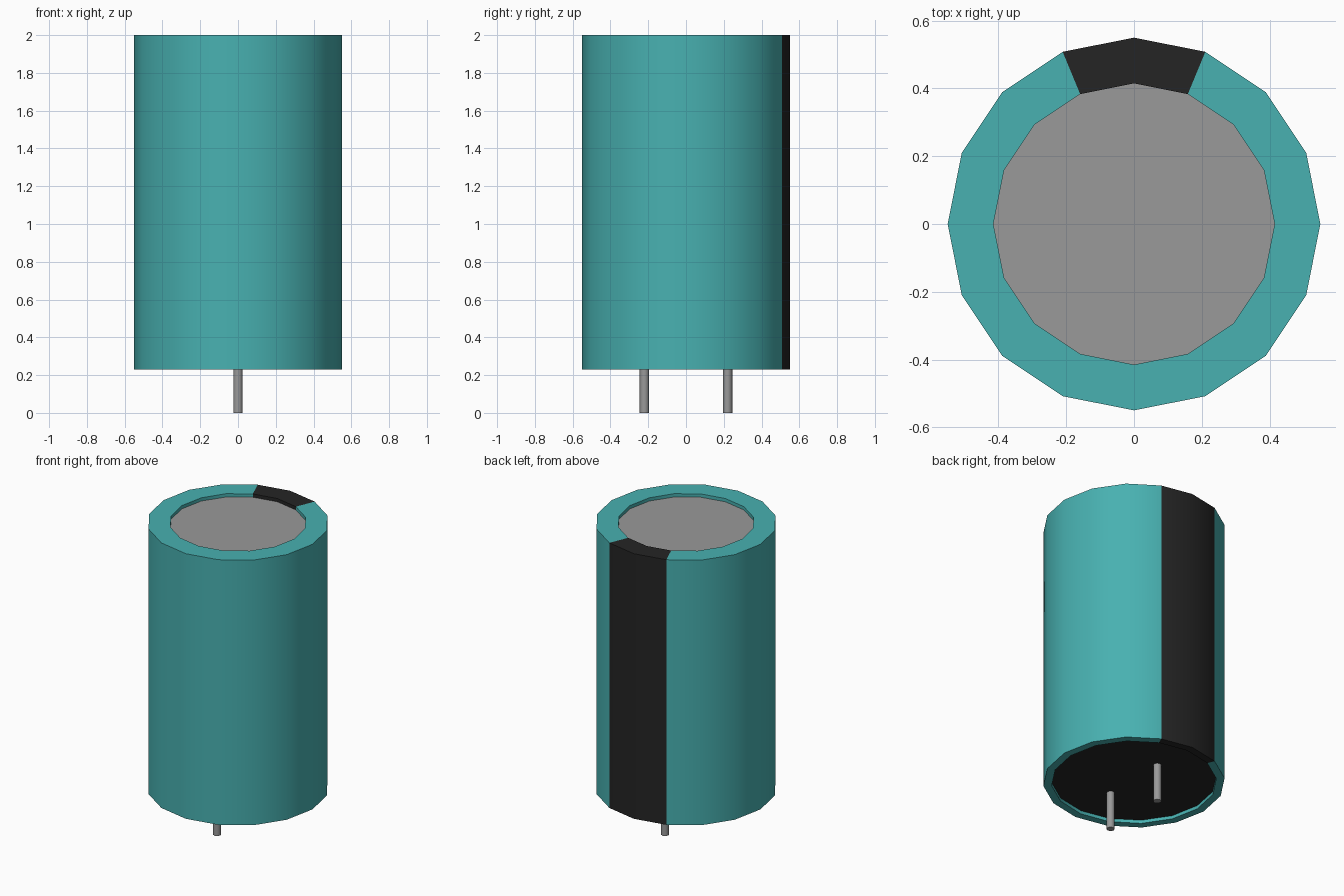
import bpy, bmesh, math
from mathutils import Matrix

cube = bpy.data.objects.get("Cube")
if cube:
    bpy.data.objects.remove(cube, do_unlink=True)

SIDES = 16
R_OUT, R_TOP, R_BASE = 0.55, 0.415, 0.5
Z_TOP, Z_BASE, RECESS = 2.0, 0.23, 0.022


def material(name, rgb, rough=0.5):
    m = bpy.data.materials.new(name)
    m.use_nodes = True
    m.diffuse_color = (*rgb, 1)
    bsdf = m.node_tree.nodes["Principled BSDF"]
    bsdf.inputs["Base Color"].default_value = (*rgb, 1)
    bsdf.inputs["Roughness"].default_value = rough
    return m


teal = material("teal sleeve", (0.065, 0.44, 0.44))
black = material("black", (0.018, 0.018, 0.018))
grey = material("grey metal", (0.32, 0.32, 0.32))


def finish(bm, name, mats):
    mesh = bpy.data.meshes.new(name)
    bm.to_mesh(mesh)
    bm.free()
    for m in mats:
        mesh.materials.append(m)
    obj = bpy.data.objects.new(name, mesh)
    bpy.context.collection.objects.link(obj)
    bpy.ops.object.select_all(action='DESELECT')
    obj.select_set(True)
    bpy.context.view_layer.objects.active = obj
    bpy.ops.object.shade_smooth_by_angle(angle=math.radians(50))
    return obj


# Sleeve: turned profile with lips folded in at both ends
profile = [(R_TOP, Z_TOP - RECESS), (R_TOP, Z_TOP), (R_OUT, Z_TOP),
           (R_OUT, Z_BASE), (R_BASE, Z_BASE), (R_BASE, Z_BASE + RECESS)]
bm = bmesh.new()
rings = []
for r, z in profile:
    angles = [math.tau * k / SIDES for k in range(SIDES)]
    rings.append([bm.verts.new((r * math.cos(a), r * math.sin(a), z)) for a in angles])
for upper, lower in zip(rings, rings[1:]):
    for k in range(SIDES):
        n = (k + 1) % SIDES
        face = bm.faces.new((upper[k], lower[k], lower[n], upper[n]))
        # Polarity stripe: the two segments at the back
        face.material_index = int(k in (SIDES // 4 - 1, SIDES // 4))
finish(bm, "sleeve", [teal, black])


# Recessed end discs
def disc(name, radius, z, mat, down=False):
    bm = bmesh.new()
    bmesh.ops.create_circle(bm, cap_ends=True, segments=SIDES, radius=radius,
                            matrix=Matrix.Translation((0, 0, z)))
    for f in bm.faces:
        f.normal_update()
        if (f.normal.z < 0) != down:
            f.normal_flip()
    # Line the corners up with the sleeve
    first = min(bm.verts, key=lambda v: abs(math.atan2(v.co.y, v.co.x)))
    turn = -math.atan2(first.co.y, first.co.x)
    bmesh.ops.rotate(bm, verts=bm.verts, matrix=Matrix.Rotation(turn, 3, 'Z'))
    finish(bm, name, [mat])


disc("top_cap", R_TOP, Z_TOP - RECESS, grey)
disc("base_seal", R_BASE, Z_BASE + RECESS, black, down=True)

# Lead pins
pin_top = Z_BASE + RECESS + 0.01
for name, y in (("front_pin", -0.22), ("back_pin", 0.22)):
    bm = bmesh.new()
    bmesh.ops.create_cone(bm, cap_ends=True, segments=8, radius1=0.025, radius2=0.025,
                          depth=pin_top, matrix=Matrix.Translation((0, y, pin_top / 2)))
    finish(bm, name, [grey])
